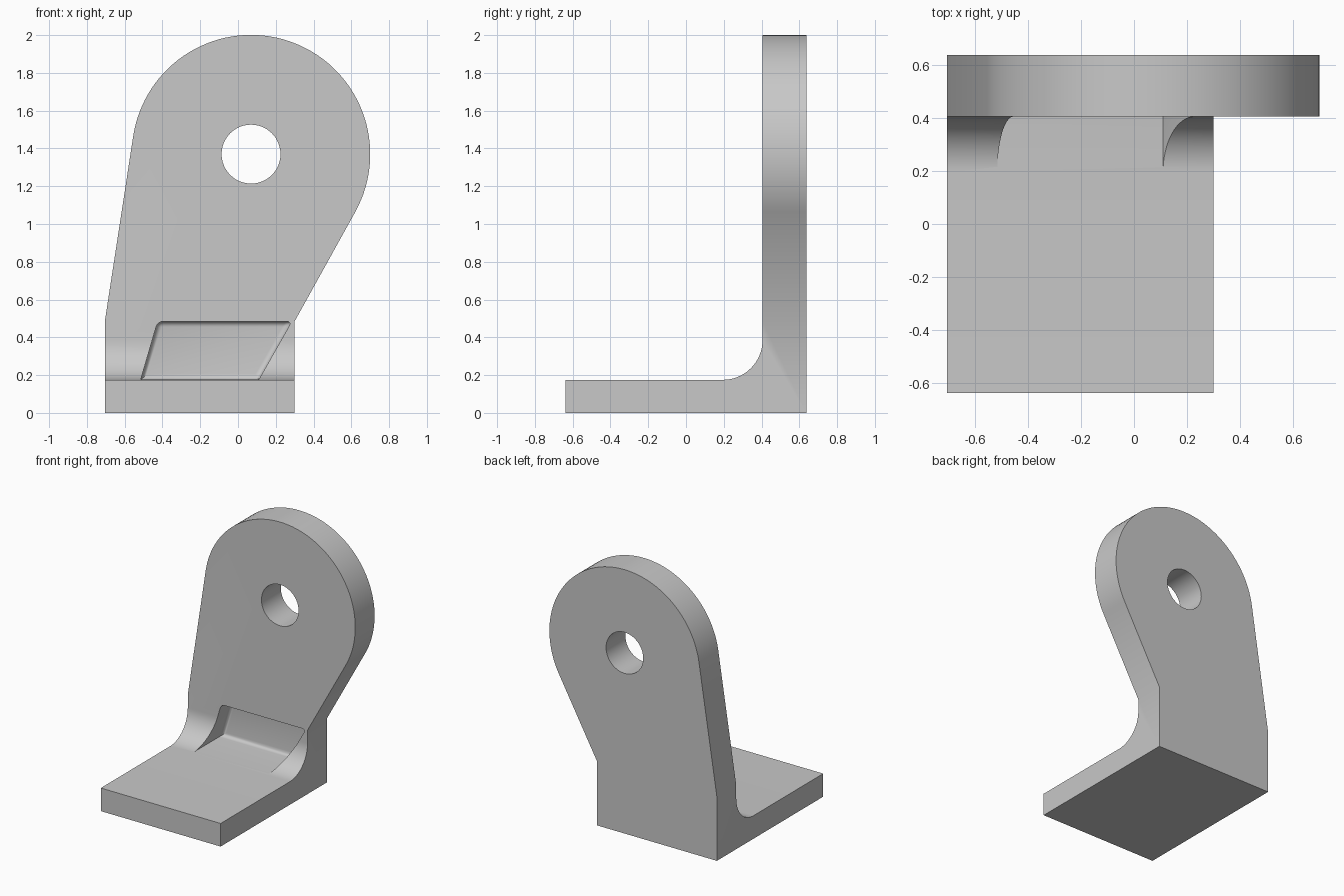
import bpy
import bmesh
from math import atan2, acos, cos, sin, pi, hypot
from mathutils import Vector

if "Cube" in bpy.data.objects:
    bpy.data.objects.remove(bpy.data.objects["Cube"], do_unlink=True)

LEFT, RIGHT = -0.705, 0.30        # foot sides
FRONT, BACK = -0.637, 0.637
PLATE_FRONT = 0.405
FOOT_TOP, SHOULDER = 0.175, 0.485
EYE_X, EYE_Z = 0.069, 1.37        # centre of the rounded end
EYE_R, HOLE_R, FILLET_R = 0.631, 0.156, 0.21

grey = bpy.data.materials.new("light grey")
grey.use_nodes = True
grey.diffuse_color = (0.58, 0.58, 0.58, 1)
grey.node_tree.nodes["Principled BSDF"].inputs["Base Color"].default_value = grey.diffuse_color


def arc(cx, cy, r, start, end, steps):
    angles = [start + (end - start) * i / steps for i in range(steps + 1)]
    return [(cx + r * cos(a), cy + r * sin(a)) for a in angles]


def prism(name, points, axis, low, high, bevel_rule=None):
    """Extrude a profile along x (points are y, z) or y (points are x, z)."""
    bm = bmesh.new()
    place = (lambda p: (low, *p)) if axis == "x" else (lambda p: (p[0], low, p[1]))
    face = bm.faces.new([bm.verts.new(place(p)) for p in points])
    extruded = bmesh.ops.extrude_face_region(bm, geom=[face])["geom"]
    verts = [v for v in extruded if isinstance(v, bmesh.types.BMVert)]
    shift = Vector((high - low, 0, 0)) if axis == "x" else Vector((0, high - low, 0))
    bmesh.ops.translate(bm, verts=verts, vec=shift)
    bmesh.ops.recalc_face_normals(bm, faces=bm.faces)
    if bevel_rule:
        edges = [e for e in bm.edges if bevel_rule(e)]
        bmesh.ops.bevel(bm, geom=edges, offset=0.03, segments=5, profile=0.5,
                        affect='EDGES')
    mesh = bpy.data.meshes.new(name)
    bm.to_mesh(mesh)
    bm.free()
    mesh.materials.append(grey)
    obj = bpy.data.objects.new(name, mesh)
    bpy.context.collection.objects.link(obj)
    return obj


def combine(target, tool, operation):
    mod = target.modifiers.new(operation.lower(), 'BOOLEAN')
    mod.operation, mod.solver, mod.object = operation, 'EXACT', tool
    bpy.ops.object.select_all(action='DESELECT')
    bpy.context.view_layer.objects.active = target
    target.select_set(True)
    bpy.ops.object.modifier_apply(modifier=mod.name)
    bpy.data.objects.remove(tool, do_unlink=True)


def tangent_angle(x, z, side):
    dx, dz = x - EYE_X, z - EYE_Z
    return atan2(dz, dx) + side * acos(EYE_R / hypot(dx, dz))


# L-shaped side profile with the inner fillet
side_profile = [(BACK, 0), (BACK, 2.2), (PLATE_FRONT, 2.2)]
side_profile += arc(PLATE_FRONT - FILLET_R, FOOT_TOP + FILLET_R, FILLET_R, 0, -pi / 2, 16)
side_profile += [(FRONT, FOOT_TOP), (FRONT, 0)]
bracket = prism("angle_bracket", side_profile, "x", -1, 1)

# Front outline: straight foot, slanted sides, round end
start = tangent_angle(RIGHT, SHOULDER, 1)
end = tangent_angle(LEFT, SHOULDER, -1) + 2 * pi
outline = [(LEFT, SHOULDER), (LEFT, -0.2), (RIGHT, -0.2), (RIGHT, SHOULDER)]
outline += arc(EYE_X, EYE_Z, EYE_R, start, end, 64)
combine(bracket, prism("outline_cutter", outline, "y", -1, 1), 'INTERSECT')

# Pivot hole
hole = arc(EYE_X, EYE_Z, HOLE_R, 0, 2 * pi, 48)[:-1]
combine(bracket, prism("hole_cutter", hole, "y", 0, 1), 'DIFFERENCE')

# Slanted pocket through the fillet, with rounded inner edges
POCKET_FRONT, POCKET_BACK, FLOOR = 0.1, 0.54, FOOT_TOP + 0.001


def pocket_edge(edge):
    a, b = (v.co for v in edge.verts)
    at_back = min(a.y, b.y) > POCKET_BACK - 0.01
    along_top = abs(a.y - b.y) > 0.1 and a.z > SHOULDER - 0.01
    return at_back or along_top


pocket = [(-0.515, FLOOR), (0.11, FLOOR), (0.285, SHOULDER), (-0.425, SHOULDER)]
combine(bracket, prism("pocket_cutter", pocket, "y", POCKET_FRONT, POCKET_BACK, pocket_edge),
        'DIFFERENCE')

bpy.ops.object.shade_smooth_by_angle(angle=pi / 6)
